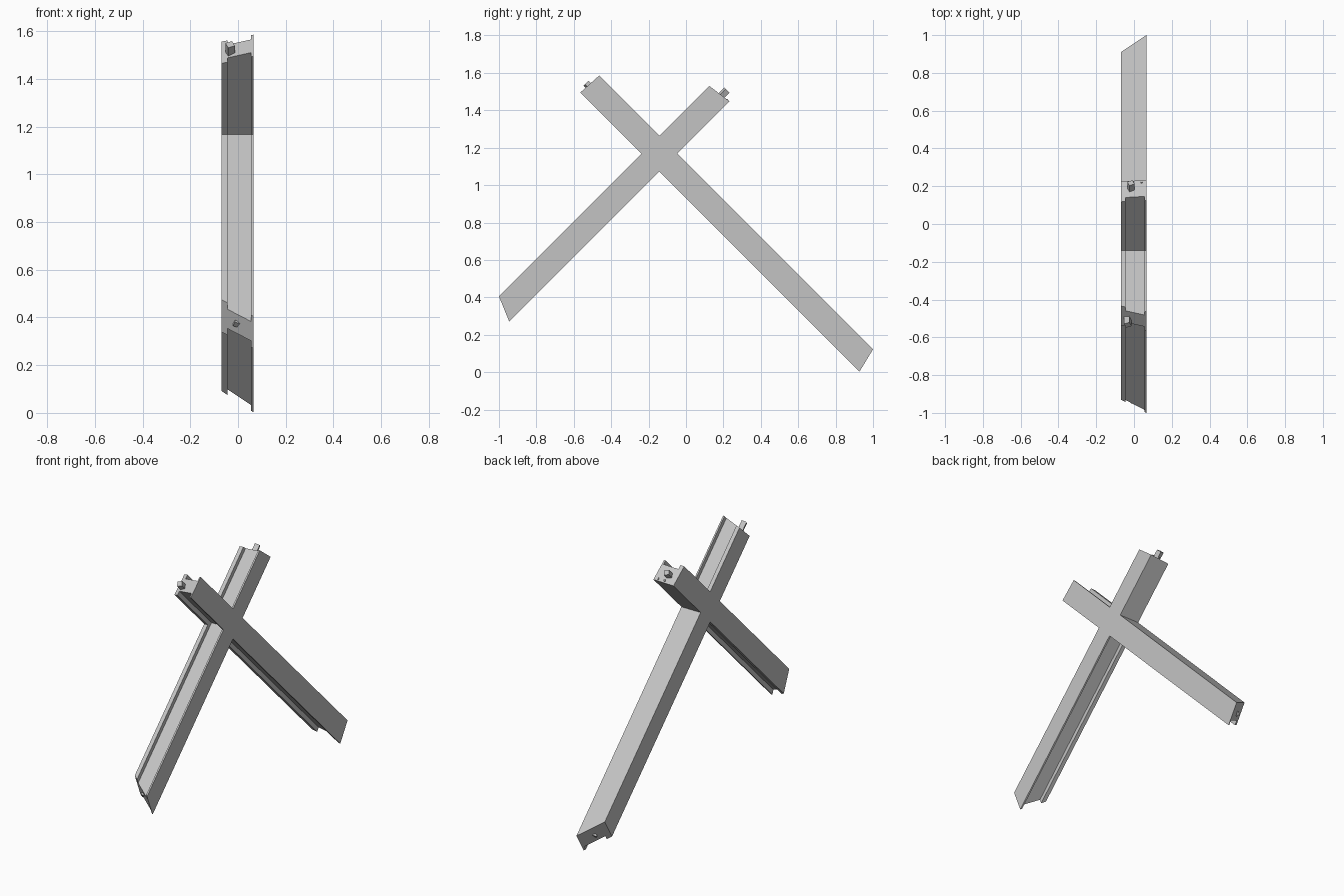
import bpy, bmesh
from mathutils import Vector, Matrix

cube = bpy.data.objects.get("Cube")
if cube:
    bpy.data.objects.remove(cube, do_unlink=True)

grey = bpy.data.materials.new("plain grey")
grey.use_nodes = True
colour = (0.55, 0.55, 0.55, 1)
grey.diffuse_color = colour
grey.node_tree.nodes["Principled BSDF"].inputs["Base Color"].default_value = colour

# Diagonal frame: p = y + z runs up the short bar, q = z - y runs up the long bar
LEFT, RIGHT = -0.07, 0.065
P0, P1 = 0.93, 1.122
Q0, Q1 = 1.215, 1.405


def place(x, p, q):
    return Vector((x, (p - q) / 2, (p + q) / 2))


def lerp(a, b, t):
    return a + (b - a) * t


# Each bar end: position at its low edge, at its high edge, and skew across the thickness
ENDS = {
    "long_top": (2.06, 2.05, -0.06),
    "long_foot": (-0.925, -0.878, 0.18),
    "short_top": (1.68, 1.655, -0.015),
    "short_foot": (-0.675, -0.595, 0.14),
}


def end_at(name, x, t):
    low, high, skew = ENDS[name]
    return lerp(low, high, t) + skew * (RIGHT - x) / (RIGHT - LEFT)


def outline(x, d):
    """Crossed bars; d sinks the edges round three of the four openings."""
    def long_end(name, p):
        return place(x, p, end_at(name, x, (p - P0) / (P1 - P0)))

    def short_end(name, q):
        return place(x, end_at(name, x, (q - Q0) / (Q1 - Q0)), q)

    a0, a1, b0, b1 = P0 + d, P1 - d, Q0 + d, Q1 - d
    return [
        long_end("long_top", a0), long_end("long_top", a1), place(x, a1, b1),
        short_end("short_top", b1), short_end("short_top", Q0), place(x, P1, Q0),
        long_end("long_foot", P1), long_end("long_foot", a0), place(x, a0, b0),
        short_end("short_foot", b0), short_end("short_foot", b1), place(x, a0, b1),
    ]


def finish(bm, name):
    bmesh.ops.recalc_face_normals(bm, faces=bm.faces)
    mesh = bpy.data.meshes.new(name)
    bm.to_mesh(mesh)
    bm.free()
    mesh.materials.append(grey)
    obj = bpy.data.objects.new(name, mesh)
    bpy.context.collection.objects.link(obj)


def layer(name, x0, x1, depth):
    bm = bmesh.new()
    a = [bm.verts.new(v) for v in outline(x0, depth)]
    b = [bm.verts.new(v) for v in outline(x1, depth)]
    bm.faces.new(a)
    bm.faces.new(b)
    n = len(a)
    for i in range(n):
        j = (i + 1) % n
        bm.faces.new((a[i], a[j], b[j], b[i]))
    finish(bm, name)


def peg(name, x, p, q, axis, width, length, turn=0.4):
    """Square peg centred on a point and lying along a bar."""
    bm = bmesh.new()
    bmesh.ops.create_cube(bm, size=1)
    direction = Vector((0, -1, 1)) if axis == "long" else Vector((0, 1, 1))
    spin = direction.to_track_quat("Z", "Y").to_matrix().to_4x4()
    bm.transform(Matrix.Translation(place(x, p, q)) @ spin
                 @ Matrix.Rotation(turn, 4, "Z")
                 @ Matrix.Diagonal((width, width, length, 1)))
    finish(bm, name)


# Rebated frame: two side plates with a sunken core between them
layer("right_side_plate", LEFT, -0.045, 0)
layer("core", -0.045, 0.055, 0.038)
layer("left_side_plate", 0.055, RIGHT, 0)

# Fixing pegs on the bar ends
peg("long_top_peg", -0.033, 1.01, 2.03, "long", 0.03, 0.07)
peg("short_top_peg", -0.016, 1.69, 1.29, "short", 0.03, 0.05)
peg("short_foot_peg", -0.006, -0.563, 1.31, "short", 0.024, 0.012)
peg("long_foot_peg", -0.006, 1.03, -0.805, "long", 0.024, 0.012)

# Small locating pins on the upper end of the short bar
for i, x in enumerate((-0.005, 0.04)):
    peg(f"locating_pin_{i + 1}", x, 1.672, 1.235, "short", 0.009, 0.014)
